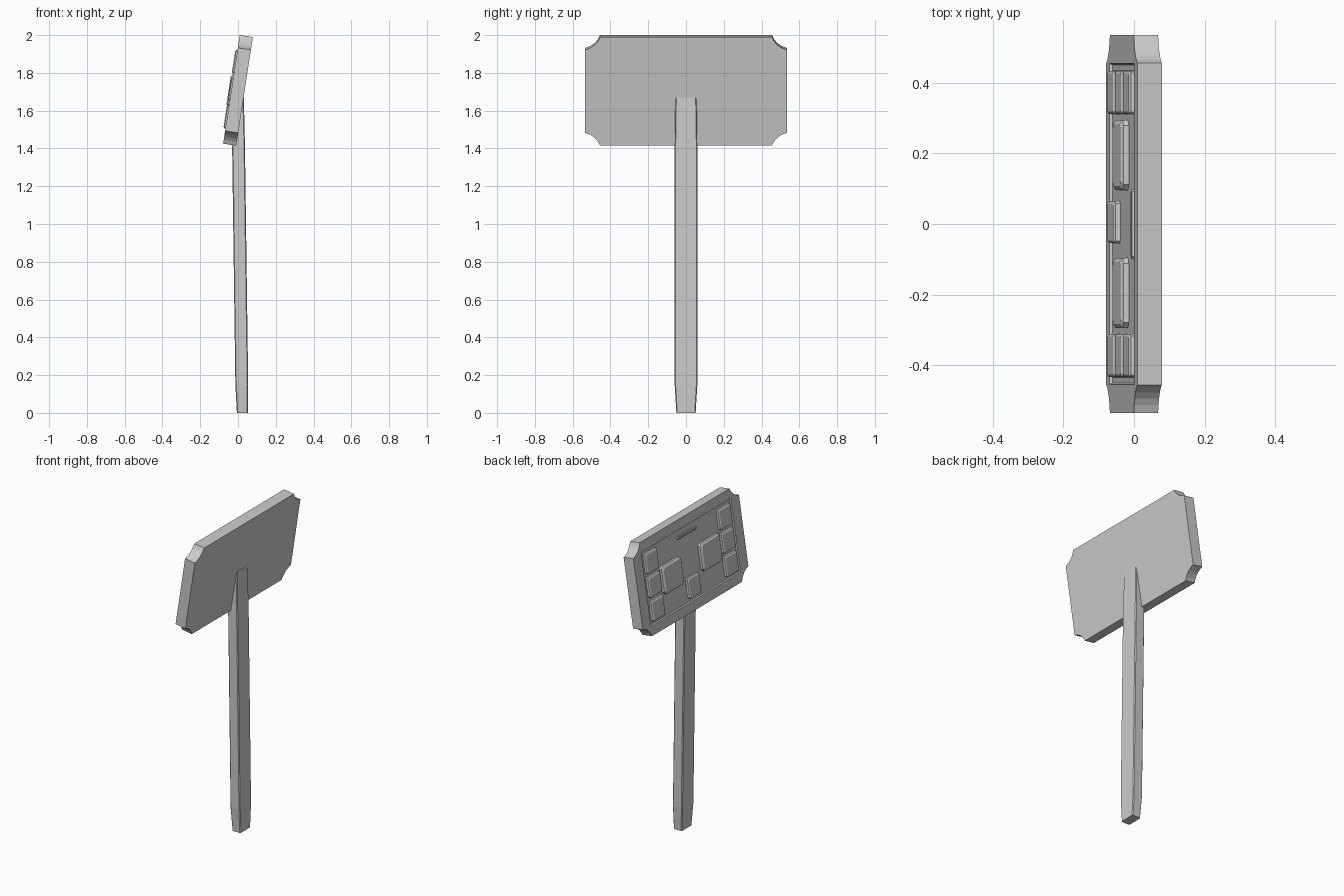
import bpy, bmesh, math
from mathutils import Matrix

if "Cube" in bpy.data.objects:
    bpy.data.objects.remove(bpy.data.objects["Cube"])

# tilted frame shared by the board and everything on its face
TILT = Matrix.Translation((0, 0, 1.7075)) @ Matrix.Rotation(math.radians(8.7), 4, 'Y')
T, HW, HH = 0.035, 0.535, 0.291      # board half thickness, half width, half height
DEPTH = 0.008                        # panel recess


def loft(name, rings, matrix=None):
    """Closed solid through rings with equal point counts."""
    bm = bmesh.new()
    loops = [[bm.verts.new(p) for p in r] for r in rings]
    n = len(loops[0])
    for a, b in zip(loops, loops[1:]):
        for i in range(n):
            j = (i + 1) % n
            bm.faces.new((a[i], a[j], b[j], b[i]))
    bm.faces.new(loops[0])
    bm.faces.new(loops[-1])
    bmesh.ops.recalc_face_normals(bm, faces=bm.faces)
    me = bpy.data.meshes.new(name)
    bm.to_mesh(me)
    bm.free()
    ob = bpy.data.objects.new(name, me)
    bpy.context.collection.objects.link(ob)
    if matrix:
        ob.matrix_world = matrix
    return ob


def chamfer_rect(a, b, c):
    """Rectangle of half sizes a, b with corners cut by c."""
    return [(a, -b + c), (a, b - c), (a - c, b), (-a + c, b),
            (-a, b - c), (-a, -b + c), (-a + c, -b), (a - c, -b)]


def key(name, y, z, w, h, top, c, slope):
    """Raised key on the recessed panel, sloping in to its top."""
    levels = [(-T + DEPTH + 0.004, 0), (-T - top + slope * 0.6, 0.001), (-T - top, slope)]
    rings = [[(x, y + p, z + q) for p, q in chamfer_rect(w / 2 - s, h / 2 - s, c)]
             for x, s in levels]
    return loft(name, rings, TILT)


# board with scooped corners
p0, p1, p2 = (HW, 0.222), (0.475, 0.238), (0.455, HH)
arc = [tuple((1 - t) ** 2 * a + 2 * t * (1 - t) * b + t * t * c
             for a, b, c in zip(p0, p1, p2)) for t in [i / 5 for i in range(6)]]
outline = (arc + [(-y, z) for y, z in reversed(arc)]
           + [(-y, -z) for y, z in arc] + [(y, -z) for y, z in reversed(arc)])
board = loft("board", [[(x, y, z) for y, z in outline] for x in (-T, T)], TILT)

# recessed front panel
cut_rings = []
for x, s in ((-T - 0.02, 0.02 + 0.008), (-T + DEPTH, 0)):
    a, b = 0.45 + s * 0.5, 0.226 + s * 0.5
    cut_rings.append([(x, a, -b), (x, a, b), (x, -a, b), (x, -a, -b)])
cutter = loft("panel_cutter", cut_rings, TILT)
cutter.hide_render = True
cutter.hide_set(True)
mod = board.modifiers.new("panel", 'BOOLEAN')
mod.object = cutter
mod.operation = 'DIFFERENCE'
mod.solver = 'EXACT'

# keys: a column of three and one large pad on each side
for side, s in (("left", 1), ("right", -1)):
    for i in range(3):
        key(f"{side}_key_{i + 1}", s * 0.372, 0.147 * (1 - i), 0.124, 0.126, 0.011, 0.006, 0.008)
    key(f"{side}_pad", s * 0.195, -0.008, 0.2, 0.175, 0.014, 0.016, 0.012)
key("centre_key", 0.005, -0.143, 0.12, 0.126, 0.011, 0.006, 0.008)
# thin bar near the top
key("top_bar", 0, 0.183, 0.2, 0.018, 0.002, 0.007, 0.004)

# post: leans slightly, narrow foot, tip buried in the board
post = []
for z, x0, x1, hy in ((0, -0.006, 0.053, 0.051), (0.15, -0.014, 0.054, 0.06),
                      (1.4, -0.031, 0.037, 0.06), (1.67, -0.016, 0.031, 0.056)):
    cx, hx = (x0 + x1) / 2, (x1 - x0) / 2
    post.append([(cx + p, q, z) for p, q in chamfer_rect(hx, hy, 0.005)])
loft("post", post)
